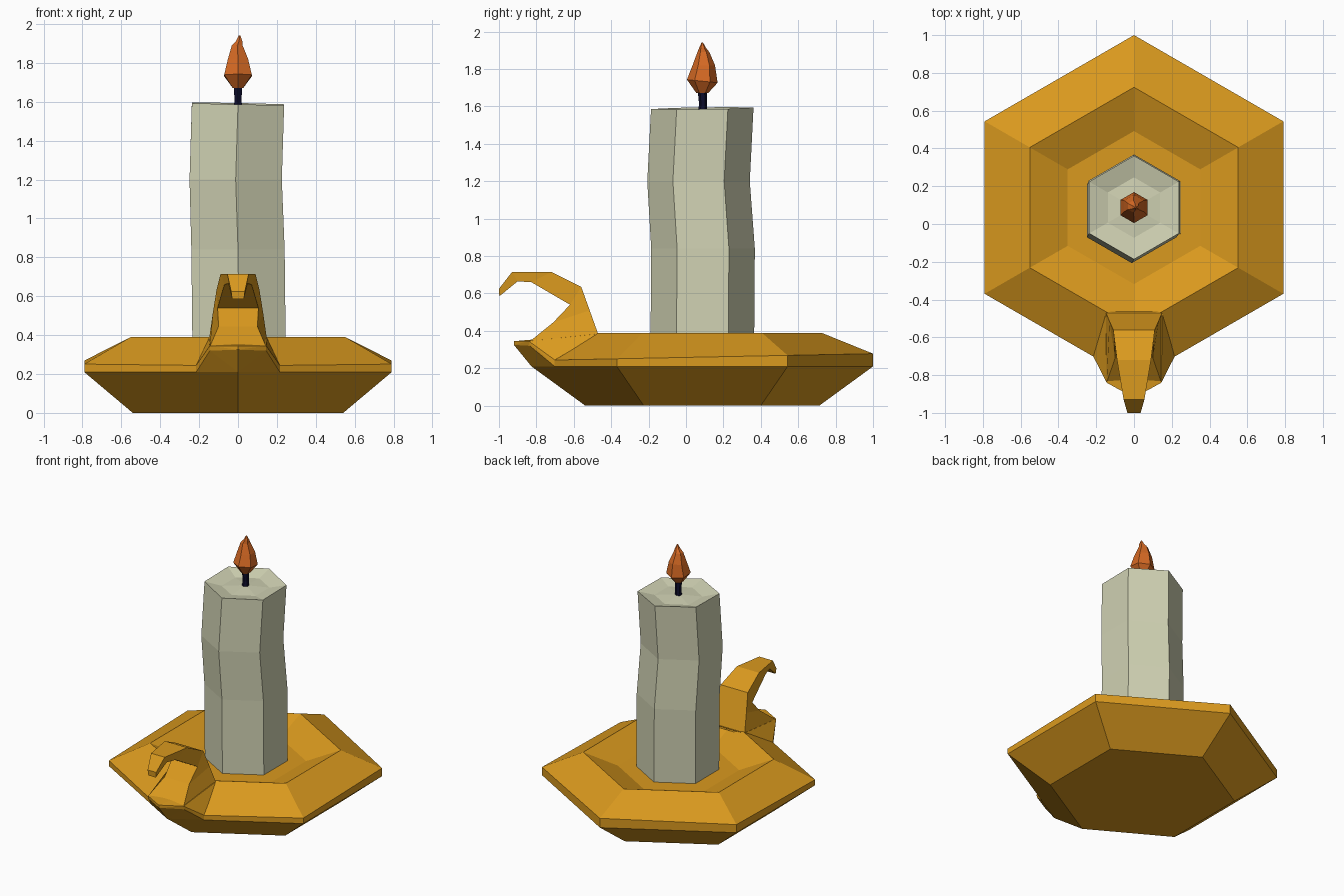
import bpy, bmesh
from math import sin, cos, radians

if "Cube" in bpy.data.objects:
    bpy.data.objects.remove(bpy.data.objects["Cube"])

CY = 0.087  # centre of the dish and candle in y


def material(name, rgb):
    m = bpy.data.materials.new(name)
    m.diffuse_color = (*rgb, 1)
    m.use_nodes = True
    m.node_tree.nodes["Principled BSDF"].inputs["Base Color"].default_value = m.diffuse_color
    return m


gold = material("gold", (0.70, 0.32, 0.013))
wax = material("wax", (0.63, 0.64, 0.45))
dark = material("wick_dark", (0.004, 0.004, 0.025))
orange = material("flame_orange", (0.66, 0.14, 0.017))


def finish(name, bm, mat):
    bmesh.ops.recalc_face_normals(bm, faces=bm.faces)
    me = bpy.data.meshes.new(name)
    bm.to_mesh(me)
    bm.free()
    me.materials.append(mat)
    ob = bpy.data.objects.new(name, me)
    bpy.context.collection.objects.link(ob)
    return ob


def loft(name, rings, mat):
    """Join equal-length point rings with quads and cap both ends."""
    bm = bmesh.new()
    vs = [[bm.verts.new(p) for p in r] for r in rings]
    n = len(vs[0])
    for a, b in zip(vs, vs[1:]):
        for i in range(n):
            j = (i + 1) % n
            bm.faces.new((a[i], a[j], b[j], b[i]))
    bm.faces.new(vs[0])
    bm.faces.new(vs[-1])
    return finish(name, bm, mat)


def hexagon(r, z, dx=0, dy=0, tilt_x=0, tilt_y=0):
    ring = []
    for i in range(6):
        x, y = r * cos(radians(30 + 60 * i)), r * sin(radians(30 + 60 * i))
        ring.append((x + dx, y + CY + dy, z + tilt_x * x + tilt_y * y))
    return ring


# Hexagonal dish with sloping rim and sunken floor
loft("dish", [hexagon(0.625, 0), hexagon(0.913, 0.21),
              hexagon(0.913, 0.26, tilt_y=0.02),
              hexagon(0.637, 0.39), hexagon(0.405, 0.30)], gold)

# Flared lip under the handle
bm = bmesh.new()
for x, y, z in [(0.15, -0.46, 0.385), (0.215, -0.702, 0.245), (0.215, -0.702, 0.21),
                (0.145, -0.84, 0.345), (0.145, -0.835, 0.32)]:
    for s in (1, -1):
        bm.verts.new((s * x, y, z))
for p in [(0, -0.92, 0.345), (0, -0.92, 0.325), (0, -0.826, 0.21)]:
    bm.verts.new(p)
bmesh.ops.convex_hull(bm, input=bm.verts)
finish("handle_lip", bm, gold)

# Curled handle: (outer half-width, y, z, inner half-width, y, z)
handle = [(0.15, -0.465, 0.37, 0.145, -0.84, 0.34),
          (0.13, -0.515, 0.51, 0.10, -0.71, 0.445),
          (0.11, -0.56, 0.635, 0.105, -0.62, 0.54),
          (0.09, -0.72, 0.715, 0.07, -0.826, 0.66),
          (0.055, -0.93, 0.715, 0.05, -0.90, 0.665),
          (0.035, -1.0, 0.625, 0.03, -0.998, 0.585)]
loft("handle", [[(-a, y, z), (a, y, z), (b, v, w), (-b, v, w)]
                for a, y, z, b, v, w in handle], gold)

# Slightly wavy candle with a dipped top
loft("candle", [hexagon(0.277, 0.295, 0.006), hexagon(0.277, 0.84, 0, 0.004),
                hexagon(0.274, 1.2, -0.012, -0.02),
                hexagon(0.274, 1.59, 0, 0, -0.02, 0.015),
                hexagon(0.16, 1.565), hexagon(0.03, 1.575)], wax)

# Wick
loft("wick", [hexagon(0.025, 1.56), hexagon(0.021, 1.61, 0, 0.004),
              hexagon(0.025, 1.69)], dark)

# Flame with a bent tip
loft("flame", [hexagon(0.032, 1.672), hexagon(0.082, 1.735, tilt_y=-0.1),
               hexagon(0.06, 1.82, 0, 0.008), hexagon(0.032, 1.89, -0.004, 0.006),
               hexagon(0.019, 1.912, 0.006, 0.002), hexagon(0.004, 1.942, 0.008)], orange)
